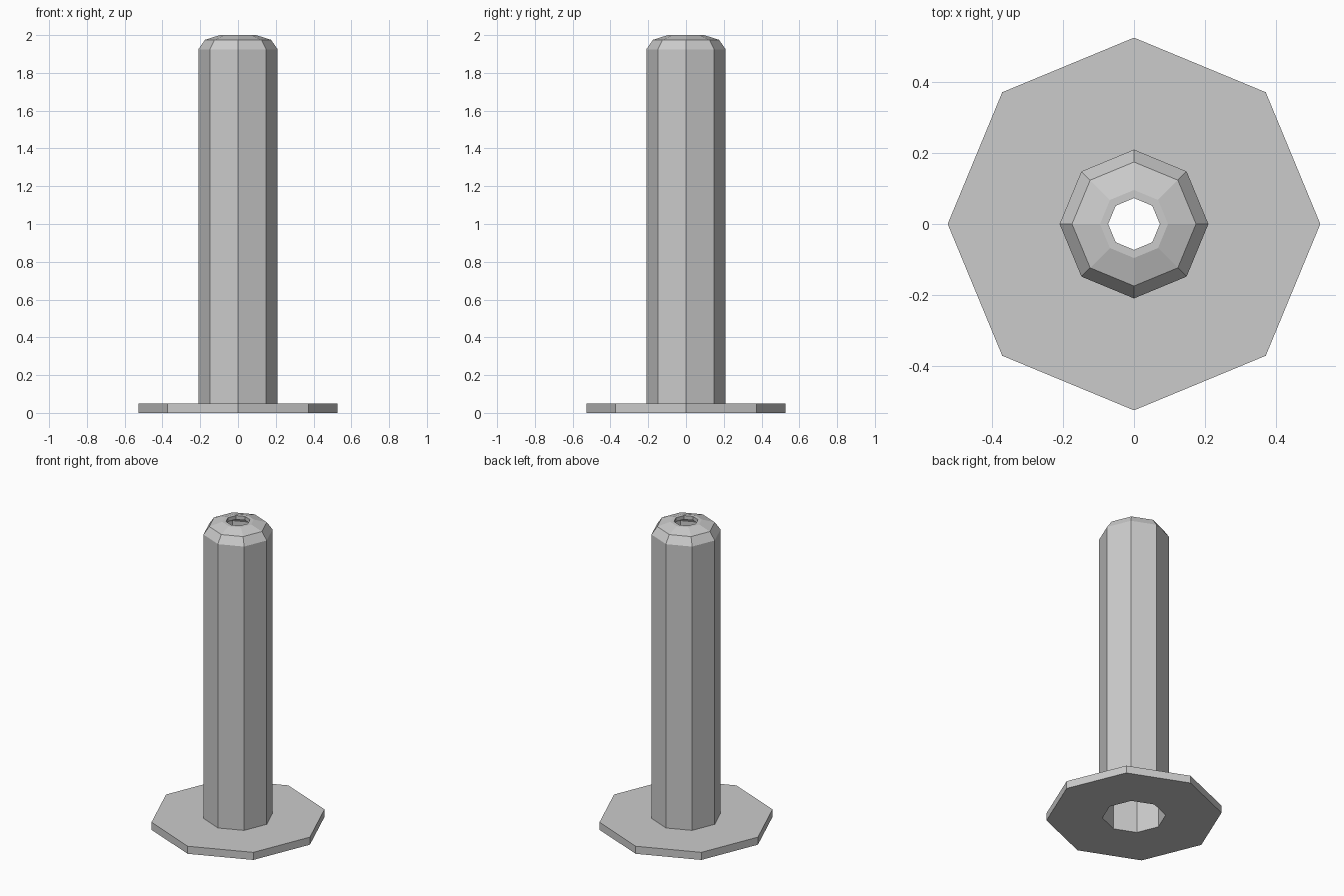
import bpy, bmesh, math

if "Cube" in bpy.data.objects:
    bpy.data.objects.remove(bpy.data.objects["Cube"])

SIDES = 8

# Closed wall profile (radius, height): flange, shaft, rounded cap, hollow inside
profile = [
    (0.19, 0.0), (0.526, 0.0), (0.526, 0.05), (0.21, 0.05),   # flange
    (0.21, 1.925), (0.175, 1.975), (0.096, 2.0),              # shaft and cap
    (0.073, 2.0), (0.073, 1.975),                             # top hole
    (0.16, 1.95), (0.19, 1.91),                               # inner cavity
]


def lathe(name, points, sides):
    bm = bmesh.new()
    rings = []
    for i in range(sides):
        a = 2 * math.pi * i / sides
        rings.append([bm.verts.new((r * math.cos(a), r * math.sin(a), z))
                      for r, z in points])
    n = len(points)
    for i in range(sides):
        a, b = rings[i], rings[(i + 1) % sides]
        for j in range(n):
            k = (j + 1) % n
            bm.faces.new((a[j], b[j], b[k], a[k]))
    bmesh.ops.recalc_face_normals(bm, faces=bm.faces)
    mesh = bpy.data.meshes.new(name)
    bm.to_mesh(mesh)
    bm.free()
    obj = bpy.data.objects.new(name, mesh)
    bpy.context.collection.objects.link(obj)
    return obj


# Hollow eight-sided post with its base flange
lathe("flanged_hollow_post", profile, SIDES)
